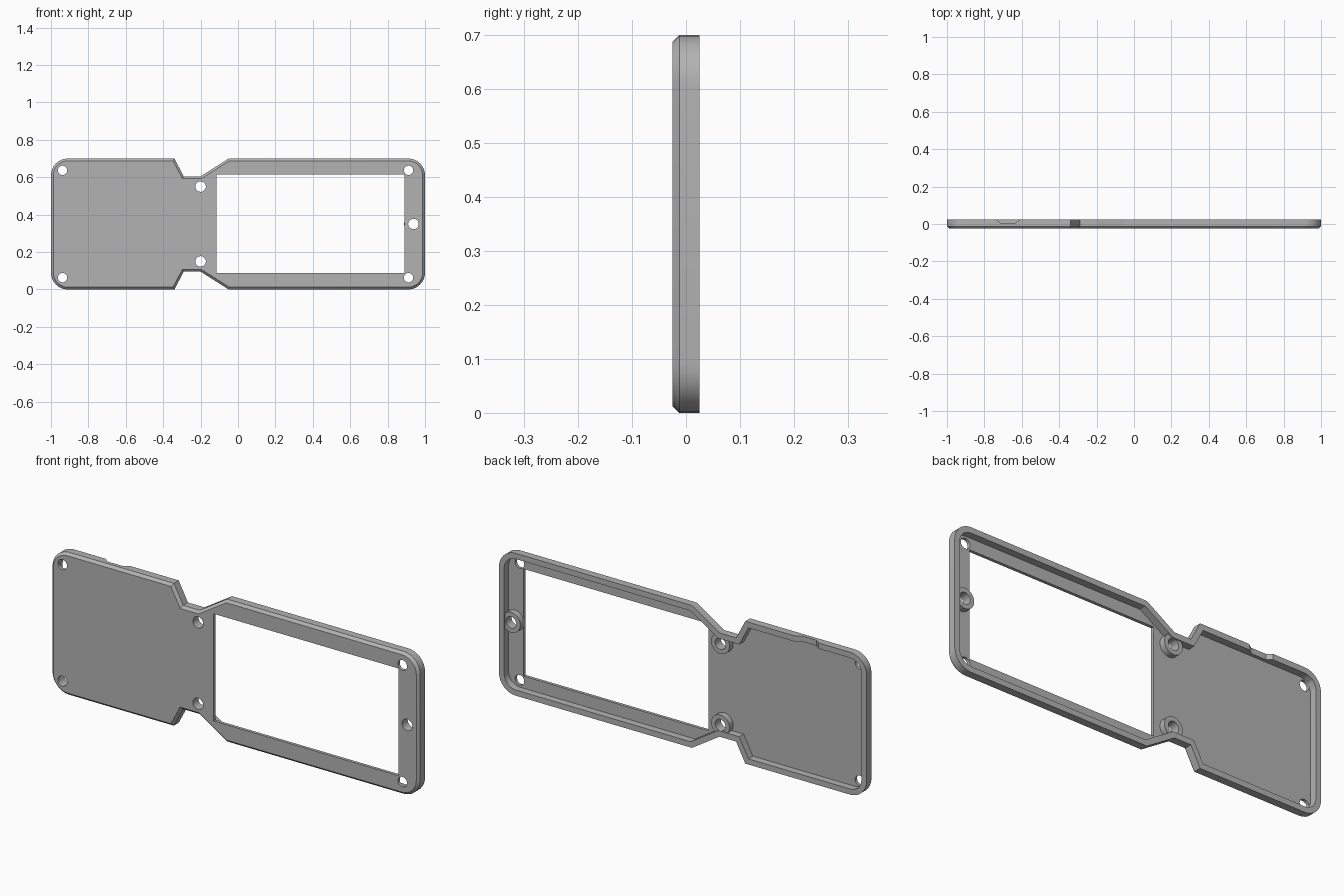
import bpy, bmesh
from math import sin, cos, pi, radians
from mathutils import Vector

cube = bpy.data.objects.get("Cube")
if cube:
    bpy.data.objects.remove(cube, do_unlink=True)

HEIGHT = 0.70
FRONT, BACK = -0.025, 0.025
CHAMFER = 0.0125
RIM = 0.028
FLOOR = -0.010
CORNER = 0.09

grey = bpy.data.materials.new("grey_plastic")
grey.use_nodes = True
grey.diffuse_color = (0.45, 0.45, 0.45, 1)
grey.node_tree.nodes["Principled BSDF"].inputs["Base Color"].default_value = grey.diffuse_color


def arc(cx, cz, r, start, end, steps):
    return [(cx + r * cos(start + (end - start) * i / steps),
             cz + r * sin(start + (end - start) * i / steps)) for i in range(steps + 1)]


def circle(cx, cz, r, sides=32):
    return arc(cx, cz, r, 0, 2 * pi, sides)[:-1]


def inset(points, distance):
    """Move a counter-clockwise outline inward with mitred corners."""
    result = []
    for i, point in enumerate(points):
        p = Vector(point)
        a = (p - Vector(points[i - 1])).normalized()
        b = (Vector(points[(i + 1) % len(points)]) - p).normalized()
        na, nb = Vector((-a.y, a.x)), Vector((-b.y, b.x))
        result.append(tuple(p + (na + nb) * distance / (1 + na.dot(nb))))
    return result


def loft(name, sections):
    """Closed solid through (outline, y) sections, capped at both ends."""
    bm = bmesh.new()
    rings = [[bm.verts.new((x, y, z)) for x, z in outline] for outline, y in sections]
    for r, s in zip(rings, rings[1:]):
        for i in range(len(r)):
            j = (i + 1) % len(r)
            bm.faces.new((r[i], r[j], s[j], s[i]))
    bm.faces.new(rings[0])
    bm.faces.new(rings[-1])
    bmesh.ops.recalc_face_normals(bm, faces=bm.faces)
    mesh = bpy.data.meshes.new(name)
    bm.to_mesh(mesh)
    bm.free()
    mesh.materials.append(grey)
    obj = bpy.data.objects.new(name, mesh)
    bpy.context.collection.objects.link(obj)
    return obj


def combine(target, tool, operation):
    """Apply a boolean to the target and discard the tool."""
    tool.hide_render = True
    mod = target.modifiers.new(operation, 'BOOLEAN')
    mod.operation, mod.solver, mod.object = operation, 'EXACT', tool
    bpy.context.view_layer.update()
    graph = bpy.context.evaluated_depsgraph_get()
    mesh = bpy.data.meshes.new_from_object(target.evaluated_get(graph))
    target.modifiers.clear()
    target.data = mesh
    bpy.data.objects.remove(tool, do_unlink=True)


# Outline: rounded ends, with a narrow neck mirrored top and bottom
lower = arc(-1 + CORNER, CORNER, CORNER, pi, 1.5 * pi, 8)
lower += [(-0.34, 0), (-0.29, 0.095), (-0.2, 0.095), (-0.05, 0)]
lower += arc(1 - CORNER, CORNER, CORNER, 1.5 * pi, 2 * pi, 8)
outline = lower + [(x, HEIGHT - z) for x, z in reversed(lower)]

# Shallow tray with a chamfered front edge and a raised rim at the back
tray = loft("case_plate", [
    (inset(outline, CHAMFER), FRONT),
    (outline, FRONT + CHAMFER),
    (outline, BACK),
    (inset(outline, RIM), BACK),
    (inset(outline, RIM), FLOOR),
])

# Rectangular window
window = [(-0.115, 0.088), (0.89, 0.088), (0.89, 0.615), (-0.115, 0.615)]
combine(tray, loft("window_cutter", [(window, -0.1), (window, 0.1)]), 'DIFFERENCE')

# Screw bosses, then their holes
bosses = [(-0.2, 0.15), (-0.2, 0.55), (0.938, 0.35)]
for x, z in bosses:
    ring = circle(x, z, 0.05)
    combine(tray, loft("boss", [(ring, FLOOR - 0.003), (ring, 0.019)]), 'UNION')
holes = [(x, z, 0.028) for x, z in bosses]
holes += [(x, z, 0.025) for x in (-0.938, 0.912) for z in (0.063, 0.637)]
for x, z, r in holes:
    ring = circle(x, z, r)
    combine(tray, loft("hole_cutter", [(ring, -0.1), (ring, 0.1)]), 'DIFFERENCE')

# Sloped notch through the top rim
wide = [(-0.75, 0.66), (-0.59, 0.66), (-0.59, 0.74), (-0.75, 0.74)]
narrow = [(-0.715, 0.66), (-0.635, 0.66), (-0.635, 0.74), (-0.715, 0.74)]
combine(tray, loft("notch_cutter", [(narrow, 0.006), (wide, 0.036)]), 'DIFFERENCE')

# Smooth the curved walls while keeping edges crisp
bpy.ops.object.select_all(action='DESELECT')
tray.select_set(True)
bpy.context.view_layer.objects.active = tray
bpy.ops.object.shade_smooth_by_angle(angle=radians(25))
